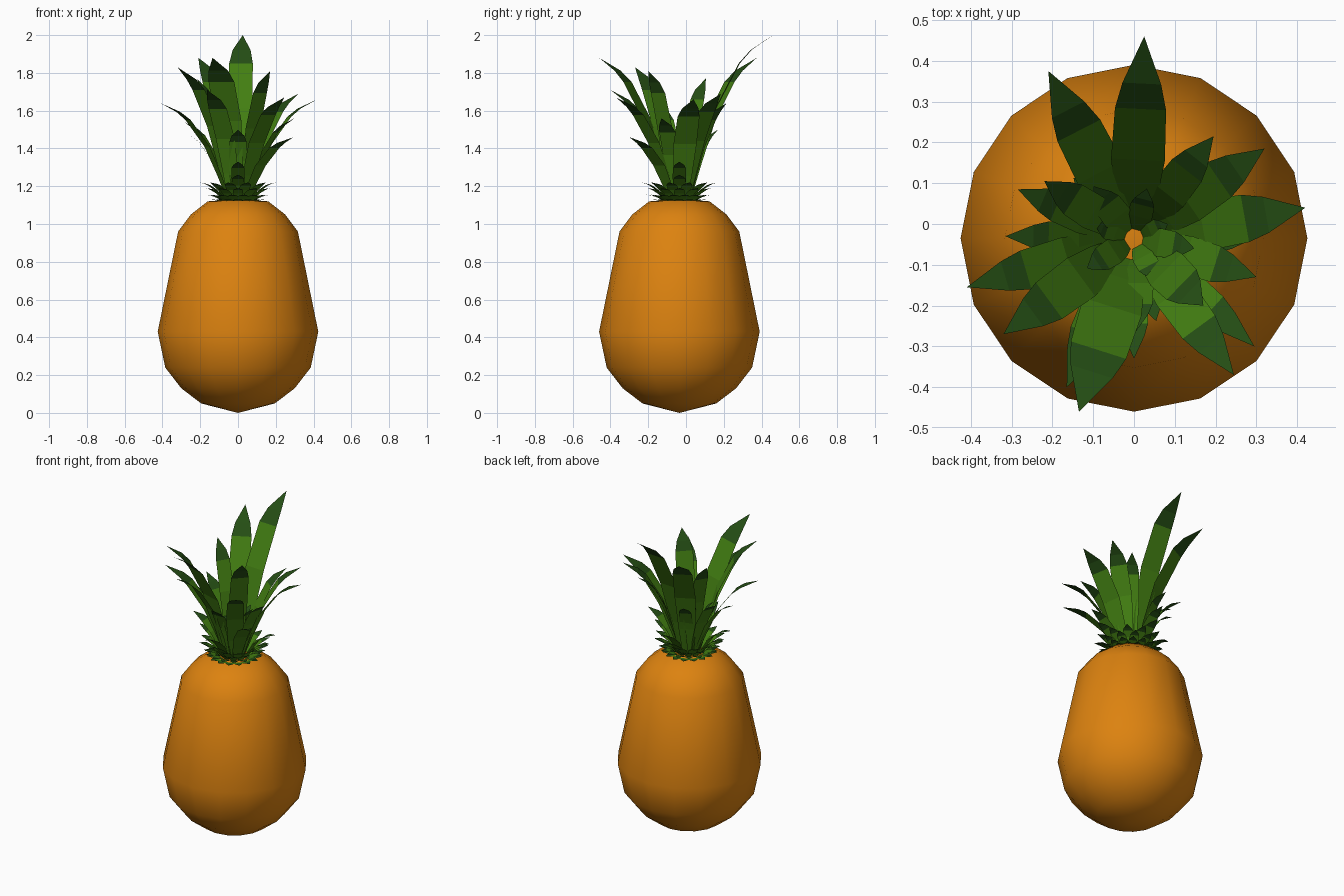
import bpy, bmesh, math
from mathutils import Vector

if "Cube" in bpy.data.objects:
    bpy.data.objects.remove(bpy.data.objects["Cube"])

CY = -0.035  # fruit axis sits slightly forward of centre


def material(name, rgb):
    m = bpy.data.materials.new(name)
    m.diffuse_color = (*rgb, 1)
    m.use_nodes = True
    m.node_tree.nodes["Principled BSDF"].inputs["Base Color"].default_value = m.diffuse_color
    return m


ORANGE = material("orange_skin", (0.72, 0.225, 0.005))
GREEN = material("leaf_green", (0.055, 0.21, 0.006))
DARK = material("dark_leaf_tip", (0.018, 0.075, 0.007))


def make_object(name, bm, mats, smooth=False):
    me = bpy.data.meshes.new(name)
    bm.to_mesh(me)
    bm.free()
    for m in mats:
        me.materials.append(m)
    for p in me.polygons:
        p.use_smooth = smooth
    ob = bpy.data.objects.new(name, me)
    ob.location = (0, CY, 0)
    bpy.context.collection.objects.link(ob)
    return ob


# Fruit body: 16-sided lathe of a pear-like profile
profile = [(0.195, 0.05), (0.30, 0.13), (0.385, 0.24), (0.425, 0.43),
           (0.317, 0.96), (0.25, 1.05), (0.16, 1.12)]
N = 16
bm = bmesh.new()
rings = [[bm.verts.new((r * math.cos(math.tau * i / N), r * math.sin(math.tau * i / N), z))
          for i in range(N)] for r, z in profile]
bottom, top = bm.verts.new((0, 0, 0)), bm.verts.new((0, 0, 1.13))
for i in range(N):
    j = (i + 1) % N
    for a, b in zip(rings, rings[1:]):
        bm.faces.new((a[i], a[j], b[j], b[i]))
    bm.faces.new((bottom, rings[0][j], rings[0][i]))
    bm.faces.new((top, rings[-1][i], rings[-1][j]))
make_object("fruit_body", bm, [ORANGE], smooth=True)

# Leaf stations: outward fraction, height fraction, width fraction
STATIONS = [(0, 0, 0.5), (0.13, 0.25, 0.8), (0.32, 0.56, 1.0),
            (0.6, 0.83, 0.95), (0.74, 0.91, 0.72), (1, 1, 0)]


def add_leaf(bm, angle, r0, z0, r1, z1, half):
    out = Vector((math.cos(angle), math.sin(angle), 0))
    side = Vector((-out.y, out.x, 0))
    prev = None
    for k, (fr, fz, fw) in enumerate(STATIONS):
        c = out * (r0 + (r1 - r0) * fr) + Vector((0, 0, z0 + (z1 - z0) * fz))
        if fw:
            cur = [bm.verts.new(c + side * half * fw), bm.verts.new(c - side * half * fw)]
        else:
            cur = [bm.verts.new(c)]
        if prev:
            f = bm.faces.new([prev[0], prev[1]] + cur[::-1])
            f.material_index = 1 if k >= 4 else 0
        prev = cur


# Tall crown leaves: tip x, tip y, tip z, half width
tips = [
    (0.025, 0.46, 2.00, 0.066), (-0.21, 0.375, 1.88, 0.062),
    (-0.135, -0.46, 1.88, 0.075), (-0.32, -0.27, 1.83, 0.058),
    (0.17, -0.20, 1.81, 0.055), (-0.165, -0.40, 1.71, 0.055),
    (0.245, -0.37, 1.67, 0.052), (0.32, 0.185, 1.69, 0.055),
    (0.42, 0.04, 1.66, 0.062), (0.195, 0.215, 1.64, 0.048),
    (-0.41, -0.155, 1.64, 0.052), (0.30, -0.13, 1.56, 0.048),
    (0.295, -0.30, 1.46, 0.042), (-0.22, 0.105, 1.77, 0.045),
    (-0.285, 0.085, 1.54, 0.042), (-0.315, -0.03, 1.50, 0.04),
    (0.0, -0.27, 1.50, 0.048), (-0.10, 0.17, 1.50, 0.04),
]
bm = bmesh.new()
for x, y, z, w in tips:
    add_leaf(bm, math.atan2(y - CY, x), 0.05, 1.12, math.hypot(x, y - CY), z, w)
make_object("crown_leaves", bm, [GREEN, DARK])

# Short leaves in the heart of the crown
bm = bmesh.new()
for i in range(7):
    add_leaf(bm, 0.4 + i * 2.4, 0.02, 1.12, 0.09 + 0.012 * i, 1.32 + 0.03 * i, 0.025 + 0.002 * i)
make_object("heart_leaves", bm, [GREEN, DARK])

# Skirt of small leaves: count, tip radius, tip height, half width, base height
bm = bmesh.new()
for k, (n, r, z, w, z0) in enumerate([(16, 0.165, 1.13, 0.026, 1.115), (16, 0.18, 1.155, 0.026, 1.12),
                                      (12, 0.195, 1.19, 0.028, 1.125), (12, 0.21, 1.22, 0.03, 1.13),
                                      (4, 0.25, 1.26, 0.034, 1.13), (4, 0.295, 1.33, 0.036, 1.13)]):
    for i in range(n):
        add_leaf(bm, math.tau * (i + (0.5 if k in (1, 3) else 0)) / n, 0.08, z0, r, z, w)
make_object("skirt_leaves", bm, [GREEN, DARK])
